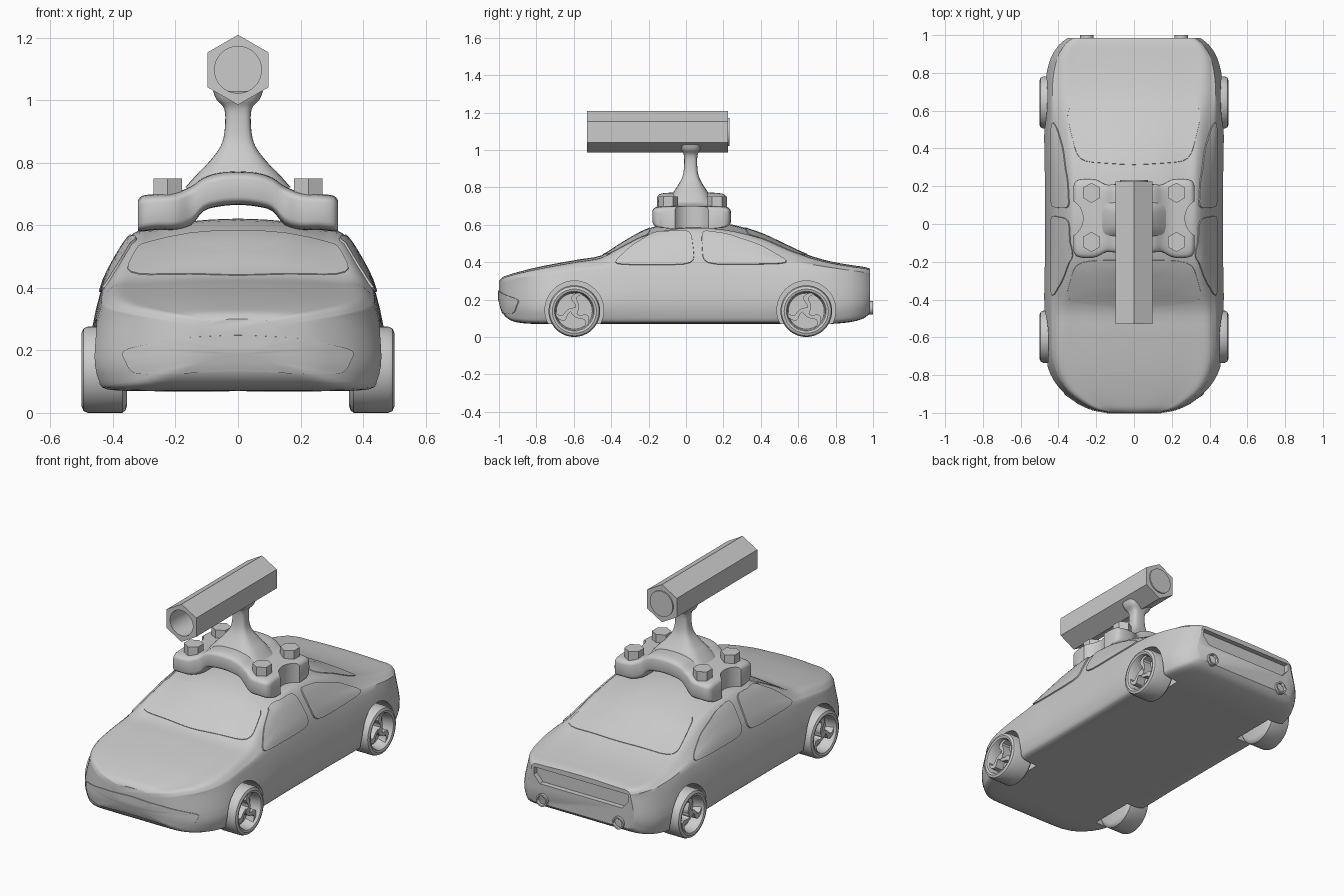
import bpy, bmesh, math
from mathutils import Vector
from mathutils.bvhtree import BVHTree

if "Cube" in bpy.data.objects:
    bpy.data.objects.remove(bpy.data.objects["Cube"])

TAU = 2 * math.pi


def finish(name, bm, angle=35):
    bmesh.ops.recalc_face_normals(bm, faces=bm.faces)
    me = bpy.data.meshes.new(name)
    bm.to_mesh(me)
    bm.free()
    o = bpy.data.objects.new(name, me)
    bpy.context.collection.objects.link(o)
    smooth(o, angle)
    return o


def smooth(o, angle=35):
    bpy.ops.object.select_all(action='DESELECT')
    o.select_set(True)
    bpy.context.view_layer.objects.active = o
    bpy.ops.object.shade_smooth_by_angle(angle=math.radians(angle))


def spline(rows, n):
    """Catmull-Rom through rows of numbers."""
    p = [rows[0]] + list(rows) + [rows[-1]]
    out = []
    for i in range(1, len(p) - 2):
        for k in range(n):
            t = k / n
            out.append([0.5 * (2 * b + (c - a) * t + (2 * a - 5 * b + 4 * c - d) * t * t
                               + (3 * b - a - 3 * c + d) * t ** 3)
                        for a, b, c, d in zip(*p[i - 1:i + 3])])
    return out + [list(rows[-1])]


def loft(name, rings, angle=35):
    """Skin closed rings and cap both ends."""
    bm = bmesh.new()
    vs = [[bm.verts.new(p) for p in r] for r in rings]
    n = len(vs[0])
    for a, b in zip(vs, vs[1:]):
        for i in range(n):
            bm.faces.new((a[i], a[(i + 1) % n], b[(i + 1) % n], b[i]))
    bm.faces.new(vs[0])
    bm.faces.new(vs[-1])
    return finish(name, bm, angle)


def oval(a, b, n=32, e=1.0, start=0.0):
    """Superellipse points; e below 1 gives a rounded rectangle."""
    f = lambda v: math.copysign(abs(v) ** e, v)
    return [(a * f(math.cos(start + TAU * i / n)), b * f(math.sin(start + TAU * i / n))) for i in range(n)]


def cut(o, cutter):
    cutter.hide_render = True
    m = o.modifiers.new("cut", 'BOOLEAN')
    m.operation, m.solver, m.object = 'DIFFERENCE', 'EXACT', cutter
    bpy.context.view_layer.objects.active = o
    bpy.ops.object.modifier_apply(modifier=m.name)
    bpy.data.objects.remove(cutter)


def x_rod(name, x0, x1, r, y, z):
    return loft(name, [[(x, y + a, z + b) for a, b in oval(r, r, 48)] for x in (x0, x1)])


def y_rod(name, y0, y1, r, x, z, n=40):
    s = TAU / 4 if n == 6 else 0
    return loft(name, [[(x + a, y, z + b) for a, b in oval(r, r, n, 1, s)] for y in (y0, y1)])


# Car body: y, bottom z, half width, shoulder z, roof half width, top z
stations = [
    (-1.0, .20, .13, .27, .10, .30), (-.98, .13, .23, .28, .19, .32), (-.94, .09, .31, .29, .26, .335),
    (-.88, .075, .385, .30, .33, .352), (-.8, .07, .44, .31, .37, .372), (-.7, .07, .47, .325, .39, .392),
    (-.57, .07, .475, .345, .39, .415), (-.45, .07, .475, .36, .38, .437), (-.34, .07, .475, .37, .36, .505),
    (-.2, .07, .472, .38, .34, .58), (-.05, .07, .472, .385, .335, .615), (.1, .07, .472, .385, .335, .62),
    (.25, .07, .472, .385, .335, .60), (.4, .07, .475, .38, .34, .555), (.53, .07, .475, .375, .345, .495),
    (.65, .07, .475, .37, .36, .44), (.77, .07, .468, .355, .37, .405), (.88, .08, .44, .34, .37, .385),
    (.95, .1, .395, .33, .34, .375), (.985, .13, .35, .325, .30, .365)]


def body_ring(y, zb, w, zs, wt, zt):
    zr = zs + .8 * (zt - zs)
    half = spline([(0, zb), (.6 * w, zb), (.9 * w, zb + .005), (.97 * w, zb + .035), (w, zb + .45 * (zs - zb)),
                   (.93 * w, zs), ((.93 * w + wt) / 2 + .012 * w / .47, (zs + zr) / 2), (wt, zr),
                   (.8 * wt, zt - .15 * (zt - zs)), (.4 * wt, zt - .03 * (zt - zs)), (0, zt)], 3)
    return [(x, y, z) for x, z in half] + [(-x, y, z) for x, z in half[-2:0:-1]]


body = loft("car_body", [body_ring(*s) for s in spline(stations, 3)])
skin = BVHTree.FromPolygons([v.co.copy() for v in body.data.vertices],
                            [list(p.vertices) for p in body.data.polygons])


def panel(name, outline, place, direction, lift):
    """Thin raised panel projected onto the car body."""
    d = Vector(direction)
    pts = []
    for a, b in zip(outline, outline[1:] + outline[:1]):
        pts += [Vector(a).lerp(Vector(b), k / 8) for k in range(8)]
    n = len(pts)
    for _ in range(3):
        pts = [(pts[i - 1] + 2 * pts[i] + pts[(i + 1) % n]) / 4 for i in range(n)]
    c = sum(pts, Vector((0, 0))) / n
    rings = []
    for s, off in ((1, -.006), (.99, lift), (.8, lift), (.6, lift), (.4, lift), (.2, lift), (.02, lift)):
        ring = []
        for p in pts:
            hit, nor, _, _ = skin.ray_cast(place(*(c + s * (p - c))), d)
            if hit is None:
                hit, nor, _, _ = skin.find_nearest(place(*(c + s * (p - c))) + 1.8 * d)
            if nor.dot(d) > 0:
                nor = -nor
            ring.append(hit + nor * off)
        rings.append(ring)
    loft(name, rings, 40)


# Windows and front bumper
for side, label in ((1, "right"), (-1, "left")):
    from_side = lambda y, z: Vector((2 * side, y, z))
    panel("front_window_" + label, [(-.40, .385), (-.30, .48), (-.17, .56), (.03, .57), (.05, .385)],
          from_side, (-side, 0, 0), .007)
    panel("rear_window_" + label, [(.09, .385), (.08, .57), (.22, .55), (.40, .49), (.57, .39)],
          from_side, (-side, 0, 0), .007)
from_top = lambda x, y: Vector((x, y, 2))
panel("windshield", [(-.37, -.41), (-.31, -.19), (.31, -.19), (.37, -.41), (0, -.45)], from_top, (0, 0, -1), .003)
panel("back_glass", [(-.37, .63), (-.30, .33), (0, .31), (.30, .33), (.37, .63), (0, .65)], from_top, (0, 0, -1), .003)
panel("front_bumper", [(-.38, .20), (-.2, .24), (0, .25), (.2, .24), (.38, .20), (.34, .12), (0, .135), (-.34, .12)],
      lambda x, z: Vector((x, -2, z)), (0, 1, 0), .004)

# Wheels with curved spokes, and the arches cut for them
R, WZ = .138, .138
for y in (-.597, .643):
    for side in (1, -1):
        tag = ("front" if y < 0 else "rear") + ("_right" if side > 0 else "_left")
        cut(body, x_rod("arch_cutter", side * .335, side * .6, .157, y, .143))
        profile = [(.355, .115), (.36, .13), (.37, R), (.48, R), (.494, .132), (.5, .118),
                   (.496, .106), (.488, .101), (.43, .096)]
        loft("wheel_" + tag, [[(side * x, y + a, WZ + b) for a, b in oval(r, r, 48)] for x, r in profile])
        x_rod("hub_" + tag, side * .42, side * .485, .02, y, WZ)
        for k in range(3):
            rings = []
            for i in range(9):
                t = i / 8
                a = TAU * k / 3 + .5 + 1.1 * math.sin(t * math.pi * .8)
                u = Vector((0, math.cos(a), math.sin(a)))
                v = Vector((0, -math.sin(a), math.cos(a))) * (.011 + .006 * t)
                c = Vector((0, y, WZ)) + u * (.012 + .09 * t)
                x0, x1 = Vector((side * .425, 0, 0)), Vector((side * .482, 0, 0))
                rings.append([c - v + x0, c + v + x0, c + v + x1, c - v + x1])
            loft("spoke_" + tag, rings)

# Recessed rear panel
cut(body, loft("rear_cutter", [[(x, y, z) for x, z in ((-.31, .335), (.31, .335), (.31, .29), (.27, .245),
                                                       (-.27, .245), (-.31, .29))] for y in (.955, 1.1)]))
smooth(body)

# Exhaust pipes
for side in (1, -1):
    pipe = y_rod("exhaust_pipe", .88, 1.0, .036, side * .25, .155)
    cut(pipe, y_rod("pipe_cutter", .95, 1.1, .027, side * .25, .155))

# Roof mount: x, half depth, underside z, top z
MY = .03
half = [(.0, .185, .665, .772), (.06, .185, .66, .768), (.11, .18, .645, .752), (.15, .18, .60, .725),
        (.20, .205, .585, .705), (.26, .21, .585, .70), (.305, .20, .58, .695), (.32, .175, .58, .68)]
rows = spline([(-x, d, a, b) for x, d, a, b in half[:0:-1]] + half, 3)
mount = loft("roof_mount", [[(x, MY + p, (a + b) / 2 + q) for p, q in oval(d, (b - a) / 2, 40, .35)]
                            for x, d, a, b in rows])
for side in (1, -1):
    cut(mount, loft("mount_cutter", [[(side * .36 + a, MY + b, z) for a, b in oval(.09, .1, 40)] for z in (.5, .8)]))
smooth(mount)

# Hex bolts on the feet
for x in (-.225, .225):
    for y in (-.095, .165):
        loft("foot_bolt", [[(x + a, y + b, z) for a, b in oval(.053, .053, 6, 1, TAU / 4)] for z in (.64, .75)])

# Pedestal: z, half width, half depth
ped = spline([(.72, .17, .12), (.77, .125, .095), (.80, .095, .075), (.85, .057, .047), (.90, .043, .036),
              (.97, .043, .036), (1.0, .068, .05), (1.03, .08, .06)], 3)
loft("pedestal", [[(a, .025 + b, z) for a, b in oval(hx, hy, 32, .6)] for z, hx, hy in ped])

# Hexagonal tube with bore and end cap
tube = y_rod("hex_tube", -.53, .225, .112, 0, 1.097, 6)
cut(tube, y_rod("bore_cutter", -.7, .2, .075, 0, 1.097))
smooth(tube)
y_rod("tube_end_cap", .2, .232, .075, 0, 1.097)
